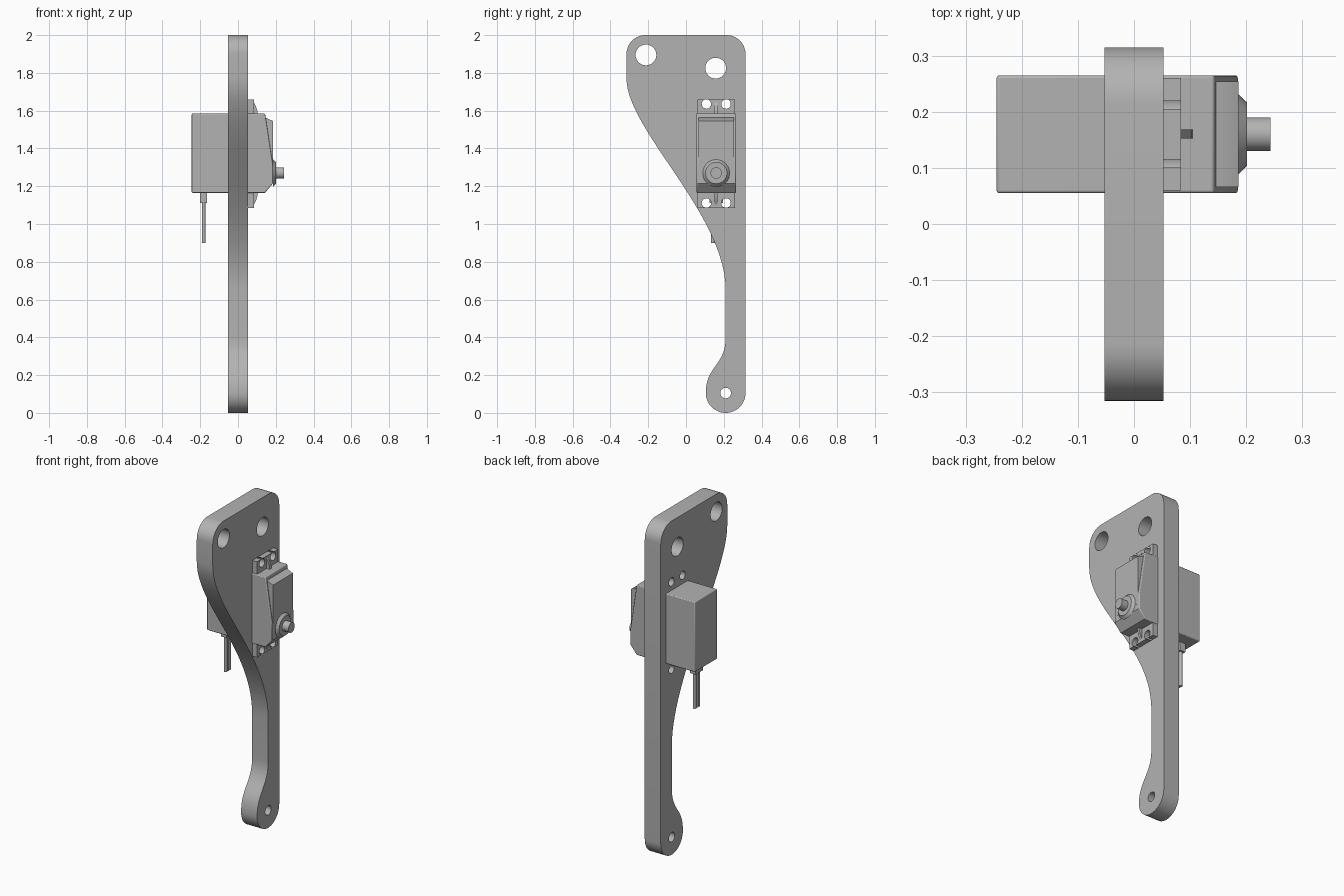
import bpy, bmesh, math
from mathutils import Matrix, Vector

if "Cube" in bpy.data.objects:
    bpy.data.objects.remove(bpy.data.objects["Cube"])

grey = bpy.data.materials.new("plain grey")
grey.diffuse_color = (0.45, 0.45, 0.45, 1)
grey.use_nodes = True
grey.node_tree.nodes["Principled BSDF"].inputs["Base Color"].default_value = grey.diffuse_color

# Servo centre (y, z)
CY, CZ = 0.16, 1.373


def finish(ob, bevel=0):
    ob.data.materials.clear()
    ob.data.materials.append(grey)
    bpy.ops.object.select_all(action='DESELECT')
    ob.select_set(True)
    bpy.context.view_layer.objects.active = ob
    bpy.ops.object.shade_smooth_by_angle(angle=math.radians(30))
    if bevel:
        m = ob.modifiers.new("rounded edges", 'BEVEL')
        m.width, m.segments, m.limit_method = bevel, 3, 'ANGLE'
        m.angle_limit = math.radians(60)
    return ob


def prism(name, loops, lo, hi, axis='X', bevel=0):
    """Fill closed loops (inner loops become holes), extruded along X from (y, z) or along Y from (x, z)."""
    cu = bpy.data.curves.new(name, 'CURVE')
    cu.dimensions, cu.fill_mode, cu.extrude = '2D', 'BOTH', (hi - lo) / 2
    for loop in loops:
        sp = cu.splines.new('POLY')
        sp.points.add(len(loop) - 1)
        for p, (a, b) in zip(sp.points, loop):
            p.co = (a, b, 0, 1)
        sp.use_cyclic_u = True
    tmp = bpy.data.objects.new(name + " outline", cu)
    me = bpy.data.meshes.new_from_object(tmp)
    bpy.data.objects.remove(tmp)
    mid = (lo + hi) / 2
    if axis == 'X':
        mat = Matrix(((0, 0, 1, mid), (1, 0, 0, 0), (0, 1, 0, 0), (0, 0, 0, 1)))
    else:
        mat = Matrix(((1, 0, 0, 0), (0, 0, -1, mid), (0, 1, 0, 0), (0, 0, 0, 1)))
    me.transform(mat)
    bm = bmesh.new()
    bm.from_mesh(me)
    bmesh.ops.remove_doubles(bm, verts=bm.verts, dist=1e-5)
    bmesh.ops.dissolve_limit(bm, angle_limit=0.001, verts=bm.verts, edges=bm.edges)
    bmesh.ops.recalc_face_normals(bm, faces=bm.faces)
    bm.to_mesh(me)
    bm.free()
    ob = bpy.data.objects.new(name, me)
    bpy.context.collection.objects.link(ob)
    return finish(ob, bevel)


def arc(cy, cz, r, a0, a1, n=12):
    return [(cy + r * math.cos(math.radians(a0 + (a1 - a0) * i / n)),
             cz + r * math.sin(math.radians(a0 + (a1 - a0) * i / n))) for i in range(n + 1)]


def circle(cy, cz, r, n=32):
    return arc(cy, cz, r, 0, 360, n)[:-1]


def bezier(p0, p1, p2, p3, n=28):
    return [tuple((1 - t) ** 3 * a + 3 * t * (1 - t) ** 2 * b + 3 * t * t * (1 - t) * c + t ** 3 * d
                  for a, b, c, d in zip(p0, p1, p2, p3)) for t in [i / n for i in range(n + 1)]]


def box(name, x0, x1, y0, y1, z0, z1, bevel=0):
    return prism(name, [[(y0, z0), (y1, z0), (y1, z1), (y0, z1)]], x0, x1, bevel=bevel)


def cone(name, centre, r1, r2, depth, axis):
    bpy.ops.mesh.primitive_cone_add(vertices=32, radius1=r1, radius2=r2, depth=depth, location=centre,
                                    rotation=(0, math.pi / 2 if axis == 'X' else 0, 0))
    ob = bpy.context.object
    ob.name = name
    return finish(ob)


# Leg plate: rounded top, S-curved front edge, round foot, drilled holes
outline = (arc(0.21, 0.105, 0.105, 180, 360, 24)
           + arc(0.215, 1.9, 0.1, 0, 90)
           + arc(-0.215, 1.9, 0.1, 90, 180)
           + bezier((-0.315, 1.77), (-0.315, 1.5), (0.21, 1.05), (0.21, 0.65))
           + bezier((0.21, 0.4), (0.21, 0.25), (0.105, 0.25), (0.105, 0.105))[:-1])
holes = [circle(-0.212, 1.895, 0.055), circle(0.157, 1.825, 0.055), circle(0.21, 0.105, 0.028)]
holes += [circle(CY + sy * 0.052, CZ + sz * 0.262, 0.025, 24) for sy in (-1, 1) for sz in (-1, 1)]
prism("leg_plate", [outline] + holes, -0.053, 0.053)

# Servo case with sloped shoulder and chamfered lower end
prism("servo_case", [[(-0.245, 1.165), (0.143, 1.165), (0.185, 1.215), (0.185, 1.31),
                      (0.143, 1.585), (-0.245, 1.585)]], CY - 0.105, CY + 0.105, 'Y', bevel=0.005)
# Raised gear cover on the sloped face
prism("gear_cover", [[(0.1, 1.25), (0.186, 1.25), (0.186, 1.545), (0.146, 1.563), (0.1, 1.563)]],
      CY - 0.094, CY + 0.094, 'Y')

# Mounting ears with open keyhole slots, and their stiffening ribs
for s, end in ((1, "upper"), (-1, "lower")):
    ear = [(CY - 0.1, 0.205), (CY - 0.1, 0.287)]
    for dy in (-0.052, 0.052):
        ear += [(CY + dy - 0.007, 0.287)]
        ear += arc(CY + dy, 0.262, 0.025, 106, 434, 24)
        ear += [(CY + dy + 0.007, 0.287)]
    ear += [(CY + 0.1, 0.287), (CY + 0.1, 0.205)]
    prism(end + "_ear", [[(y, CZ + s * z) for y, z in ear]], 0.053, 0.084)
    rib = [(0.08, 0.2), (0.106, 0.2), (0.103, 0.225), (0.095, 0.25), (0.084, 0.27), (0.08, 0.27)]
    prism(end + "_rib", [[(x, CZ + s * z) for x, z in rib]], CY - 0.008, CY + 0.008, 'Y')

# Output hub and shaft
cone("output_hub", (0.1925, CY, 1.27), 0.073, 0.057, 0.017, 'X')
cone("output_shaft", (0.214, CY, 1.27), 0.03, 0.03, 0.058, 'X')

# Cable strain relief and three wires
box("strain_relief", -0.2, -0.164, CY - 0.035, CY + 0.035, 1.112, 1.17)
for i in (-1, 0, 1):
    cone("wire", (-0.182, CY + i * 0.018, 1.01), 0.0095, 0.0095, 0.22, 'Z')
